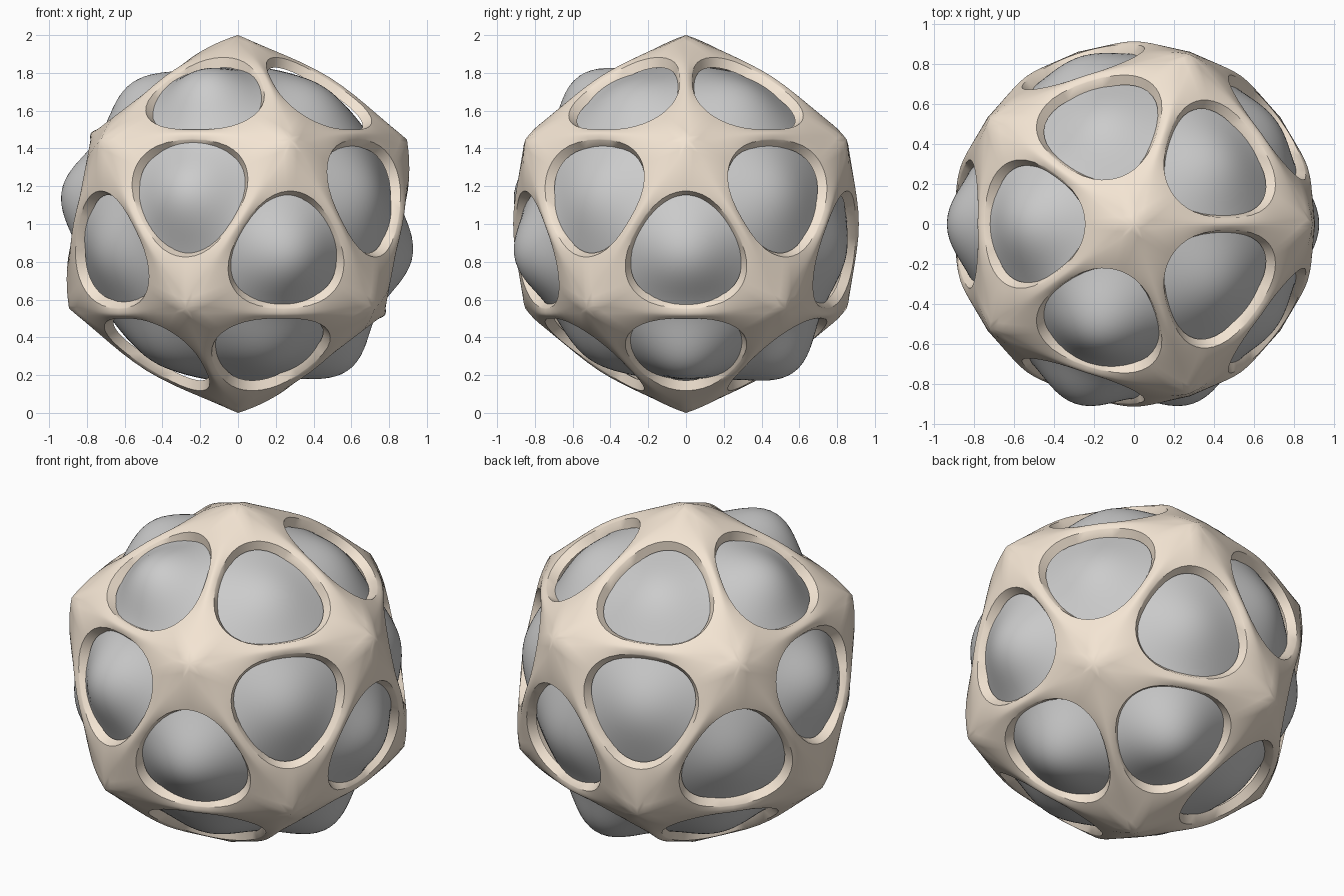
import bpy, bmesh, math
from mathutils import Vector

if "Cube" in bpy.data.objects:
    bpy.data.objects.remove(bpy.data.objects["Cube"])

M, S = 14, 7                      # samples per triangle edge, rows across the strut
UP = Vector((0, 0, 1))

def triangles():
    """Unit icosahedron faces as vertex triples."""
    bm = bmesh.new()
    bmesh.ops.create_icosphere(bm, subdivisions=1, radius=1)
    tris = [[v.co.normalized() for v in f.verts] for f in bm.faces]
    bm.free()
    return tris

def add_object(name, bm, angle):
    bmesh.ops.recalc_face_normals(bm, faces=bm.faces)
    me = bpy.data.meshes.new(name)
    bm.to_mesh(me)
    bm.free()
    ob = bpy.data.objects.new(name, me)
    bpy.context.collection.objects.link(ob)
    bpy.ops.object.select_all(action='DESELECT')
    ob.select_set(True)
    bpy.context.view_layer.objects.active = ob
    bpy.ops.object.shade_smooth_by_angle(angle=math.radians(angle))
    return ob

tris = triangles()

# Perforated shell: every icosahedron face carries one rounded triangular hole
bm = bmesh.new()
for tri in tris:
    n = sum(tri, Vector()).normalized()
    columns = []
    for k in range(3):
        a, b = tri[k], tri[(k + 1) % 3]
        for j in range(M):
            t = j / M
            d = a.lerp(b, t).normalized()
            corner = abs(2 * t - 1)
            ro = 0.915 + 0.085 * corner ** 2.5
            u = (d - n * d.dot(n)).normalized()
            w = (tri[0] - n * tri[0].dot(n)).normalized()
            r = 0.315 + 0.025 * math.cos(3 * u.angle(w))
            edge = n * 0.85 + u * r
            lip = n * 0.805 + u * (r - 0.03)
            rh, ed = edge.length, edge.normalized()
            power = 1.8 - 0.8 * corner
            pts = []
            for i in range(S + 1):
                s = i / S
                pts.append(d.lerp(ed, s).normalized() * (ro + (rh - ro) * s ** power))
            inner = d * (ro - 0.06)
            pts += [lip, lip.lerp(inner, 0.5), inner]
            columns.append([bm.verts.new(p + UP) for p in pts])
    for c0, c1 in zip(columns, columns[1:] + columns[:1]):
        for i in range(len(c0) - 1):
            bm.faces.new((c0[i], c1[i], c1[i + 1], c0[i + 1]))
bmesh.ops.remove_doubles(bm, verts=bm.verts, dist=0.0005)
shell = add_object("perforated_shell", bm, 40)
mat = bpy.data.materials.new("tan")
mat.diffuse_color = (0.9, 0.78, 0.65, 1)
mat.use_nodes = True
mat.node_tree.nodes["Principled BSDF"].inputs["Base Color"].default_value = mat.diffuse_color
shell.data.materials.append(mat)

# Lumpy core: swells into each hole, further through some of them
big = [(180, .795, .10), (180, .188, .115), (252, .795, .145), (252, .188, .125),
       (288, -.188, .125), (0, -.188, .105), (0, -.795, .135), (72, -.795, .15)]
lumps = []
for tri in tris:
    n = sum(tri, Vector()).normalized()
    h = 0.055
    for az, z, amount in big:
        c = math.sqrt(1 - z * z)
        if n.dot(Vector((c * math.cos(math.radians(az)), c * math.sin(math.radians(az)), z))) > 0.98:
            h = amount
    lumps.append((n, h))

bm = bmesh.new()
bmesh.ops.create_icosphere(bm, subdivisions=6, radius=1)
for v in bm.verts:
    d = v.co.normalized()
    r = 0.835
    for n, h in lumps:
        a = d.angle(n)
        r += h * math.exp(-(a / 0.27) ** 2)
    v.co = d * r + UP
add_object("lumpy_core", bm, 60)
